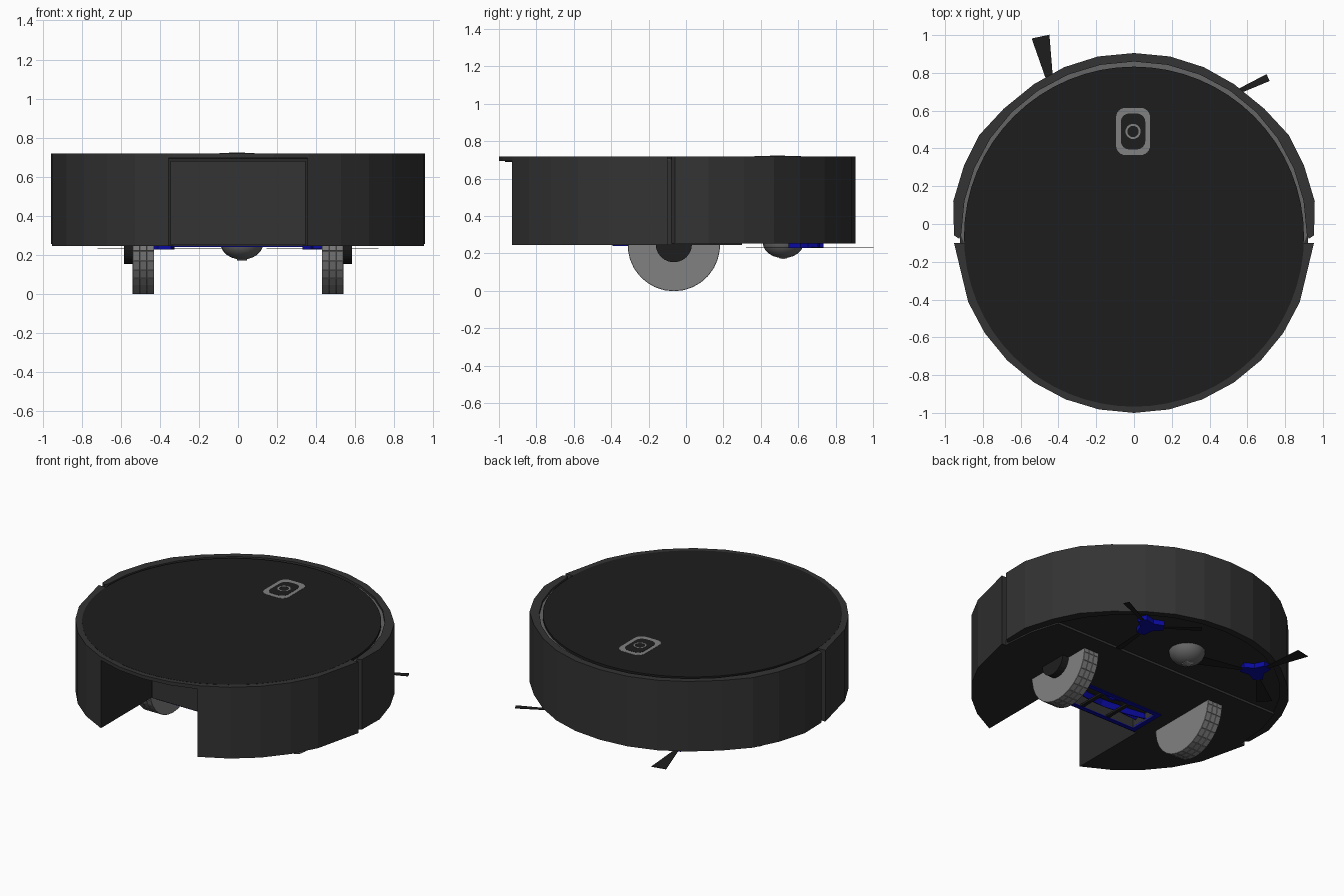
import bpy, bmesh, math
from mathutils import Matrix, Vector

if "Cube" in bpy.data.objects:
    bpy.data.objects.remove(bpy.data.objects["Cube"])


def material(name, *c):
    m = bpy.data.materials.new(name)
    m.diffuse_color = (*c, 1)
    m.use_nodes = True
    m.node_tree.nodes["Principled BSDF"].inputs["Base Color"].default_value = m.diffuse_color
    return m


SHELL = material("charcoal shell", .033, .033, .033)
DARK = material("near black plastic", .0125, .0125, .0125)
UNDER = material("dark underside", .021, .021, .021)
GREY = material("mid grey", .22, .22, .22)
STEEL = material("dark grey", .13, .13, .13)
BLUE = material("deep blue", .003, .003, .36)


def finish(name, bm, *mats):
    bmesh.ops.recalc_face_normals(bm, faces=bm.faces)
    me = bpy.data.meshes.new(name)
    bm.to_mesh(me)
    bm.free()
    for m in mats:
        me.materials.append(m)
    ob = bpy.data.objects.new(name, me)
    bpy.context.collection.objects.link(ob)
    return ob


def prism(name, pts, z0, z1, mat, under=None):
    """Extrude an outline upward; optional second colour for the underside."""
    bm = bmesh.new()
    lo = [bm.verts.new((x, y, z0)) for x, y in pts]
    hi = [bm.verts.new((x, y, z1)) for x, y in pts]
    bm.faces.new(lo[::-1])
    bm.faces.new(hi)
    n = len(pts)
    for i in range(n):
        j = (i + 1) % n
        bm.faces.new((lo[i], lo[j], hi[j], hi[i]))
    if under:
        bm.faces.ensure_lookup_table()
        bm.faces[0].material_index = 1
    return finish(name, bm, mat, *([under] if under else []))


def box(name, x0, x1, y0, y1, z0, z1, mat):
    return prism(name, [(x0, y0), (x1, y0), (x1, y1), (x0, y1)], z0, z1, mat)


def mirrored(half):
    """Close a right-hand outline with its left-hand copy."""
    return half + [(-x, y) for x, y in reversed(half) if abs(x) > 1e-6]


def arc(cy, r, degs):
    return [(r * math.cos(math.radians(a)), cy + r * math.sin(math.radians(a))) for a in degs]


def x_cylinder(name, x0, x1, y, z, r, sides, mat):
    bm = bmesh.new()
    bmesh.ops.create_cone(bm, cap_ends=True, segments=sides, radius1=r, radius2=r, depth=x1 - x0,
                          matrix=Matrix.Translation(((x0 + x1) / 2, y, z)) @ Matrix.Rotation(math.pi / 2, 4, 'Y'))
    return finish(name, bm, mat)


def rounded(cx, cy, w, h, r, steps=6):
    pts = []
    for q, (sx, sy) in enumerate([(1, 1), (-1, 1), (-1, -1), (1, -1)]):
        for i in range(steps + 1):
            a = math.pi / 2 * (q + i / steps)
            pts.append((cx + sx * (w / 2 - r) + r * math.cos(a), cy + sy * (h / 2 - r) + r * math.sin(a)))
    return pts


# Rear shell and chassis, with the bin bay cut into its outline
STEP = 11.25
rear_arc = arc(-.05, .95, [-90 + STEP * k for k in range(7)]) + [(.953, -.1)]
core = [(.355, -.4)] + [(.355, -.931)] + rear_arc[3:] + [(.922, -.1)] + arc(-.055, .92, [0, STEP]) + [(.849, .3)]
chassis = prism("rear_chassis", mirrored(core), .245, .697, SHELL, UNDER)
for f in chassis.data.polygons:  # bay walls are darker than the shell
    if abs(f.normal.z) < .1 and abs(f.center.x) < .36 and f.center.y < 0:
        f.material_index = 1
box("bin_bay_back", -.345, .345, -.41, -.395, .25, .68, SHELL)
front = [(.849, .3)] + arc(-.055, .92, [STEP * k for k in range(3, 9)])
prism("front_chassis", mirrored(front), .26, .697, SHELL, UNDER)

# Roller recess in the underside
cutter = box("roller_recess_cutter", -.3, .3, -.365, -.165, .1, .45, DARK)
cutter.hide_render = True
cutter.hide_set(True)
cut = chassis.modifiers.new("roller recess", 'BOOLEAN')
cut.operation = 'DIFFERENCE'
cut.solver = 'EXACT'
cut.object = cutter

# Rear rim, grey groove, front bumper and lid
rim = [(0, -1.0)] + rear_arc[1:]
prism("rear_rim", mirrored(rim), .695, .718, SHELL)
prism("lid_groove", mirrored([(.9, -.1)] + arc(-.055, .918, [STEP * k for k in range(9)])), .69, .703, STEEL)
outer = [(0, .905), (.19, .887), (.37, .83), (.53, .74), (.69, .61), (.82, .47),
         (.9, .31), (.957, .12), (.953, -.06), (.925, -.078)]
inner = arc(-.055, .915, [STEP * k for k in range(9)])
left = [(-x, y) for x, y in outer[::-1]]
inner_left = [(-x, y) for x, y in inner[::-1]]
prism("front_bumper", left[:-1] + outer + inner + inner_left[1:], .254, .719, SHELL, UNDER)
prism("lid", arc(-.067, .9, [360 / 64 * k for k in range(64)]), .69, .719, DARK)

# Button on the lid
prism("button_frame", rounded(-.005, .49, .18, .25, .05), .71, .7205, GREY)
prism("button", rounded(-.005, .49, .13, .19, .045), .71, .722, DARK)
ring = arc(.49, .04, range(0, 361, 15)) + arc(.49, .03, range(360, -1, -15))
prism("button_ring", [(x - .005, y) for x, y in ring], .715, .7235, GREY)

# Drive wheels with raised tread blocks, and their hubs
for side, s in (("left", -1), ("right", 1)):
    bm = bmesh.new()
    n, xs = 30, [.43, .467, .503, .54]
    rows = [[bm.verts.new((s * x, -.065 + .245 * math.sin(2 * math.pi * i / n),
                           .245 + .245 * math.cos(2 * math.pi * i / n))) for i in range(n)] for x in xs]
    tread = []
    for a, b in zip(rows, rows[1:]):
        for i in range(n):
            j = (i + 1) % n
            tread.append(bm.faces.new((a[i], a[j], b[j], b[i])))
    bm.faces.new(rows[0])
    bm.faces.new(rows[-1])
    bmesh.ops.recalc_face_normals(bm, faces=bm.faces)
    bmesh.ops.inset_individual(bm, faces=tread, thickness=.002, depth=.002)
    finish(side + "_wheel", bm, GREY)
    x0, x1 = sorted((s * .53, s * .585))
    x_cylinder(side + "_wheel_hub", x0, x1, -.065, .25, .097, 24, DARK)

# Caster dome with its small wheel
bm = bmesh.new()
bmesh.ops.create_uvsphere(bm, u_segments=20, v_segments=12, radius=1,
                          matrix=Matrix.Translation((.02, .52, .26)) @ Matrix.Diagonal((.11, .11, .085, 1)))
for f in bm.faces:
    f.smooth = True
finish("caster_dome", bm, STEEL)
x_cylinder("caster_wheel", -.005, .045, .52, .22, .05, 16, GREY)

# Blue frame around the roller, with cross guards
for name, b in (("front", (-.33, .33, -.393, -.365)), ("back", (-.33, .33, -.165, -.135)),
                ("left", (-.33, -.3, -.365, -.165)), ("right", (.3, .33, -.365, -.165))):
    box("roller_frame_" + name, *b, .239, .255, BLUE)
for k, x in enumerate((-.1, .1)):
    box(f"roller_guard_{k + 1}", x - .012, x + .012, -.365, -.165, .242, .255, DARK)

# Roller with twisted fins
x_cylinder("roller_core", -.3, .3, -.265, .345, .055, 16, DARK)
bm = bmesh.new()
for k in range(6):
    prev = None
    for i in range(9):
        t = i / 8
        a = 2 * math.pi * k / 6 + abs(t - .5) * 1.4
        cur = [bm.verts.new((-.295 + .59 * t, -.265 + r * math.cos(a + da), .345 + r * math.sin(a + da)))
               for r, da in ((.05, -.06), (.095, -.04), (.095, .04), (.05, .06))]
        if prev:
            for q in range(4):
                w = (q + 1) % 4
                bm.faces.new((prev[q], prev[w], cur[w], cur[q]))
        else:
            bm.faces.new(cur)
        prev = cur
    bm.faces.new(prev)
finish("roller_fins", bm, BLUE)

# Side brushes: blue three-lobed hubs and flared bristles
for side, cx, start, reach, width in (("left", -.42, 102, .37, .048), ("right", .42, 25, .33, .02)):
    cy = .64
    lobes = []
    for k in range(3):
        a = start + 120 * k
        for da, r in ((-18, .095), (18, .095), (60, .05)):
            t = math.radians(a + da)
            lobes.append((cx + r * math.cos(t), cy + r * math.sin(t)))
    prism(side + "_brush_hub", lobes, .228, .265, BLUE)
    for k in range(3):
        t = math.radians(start + 120 * k)
        d, p = Vector((math.cos(t), math.sin(t))), Vector((-math.sin(t), math.cos(t)))
        c = Vector((cx, cy))
        tip = c + d * (reach - .01)
        pts = [c + d * .05 - p * .008, tip - p * width, tip + p * width, c + d * .05 + p * .008]
        prism(f"{side}_brush_bristle_{k + 1}", [tuple(v) for v in pts], .231, .234, DARK)
